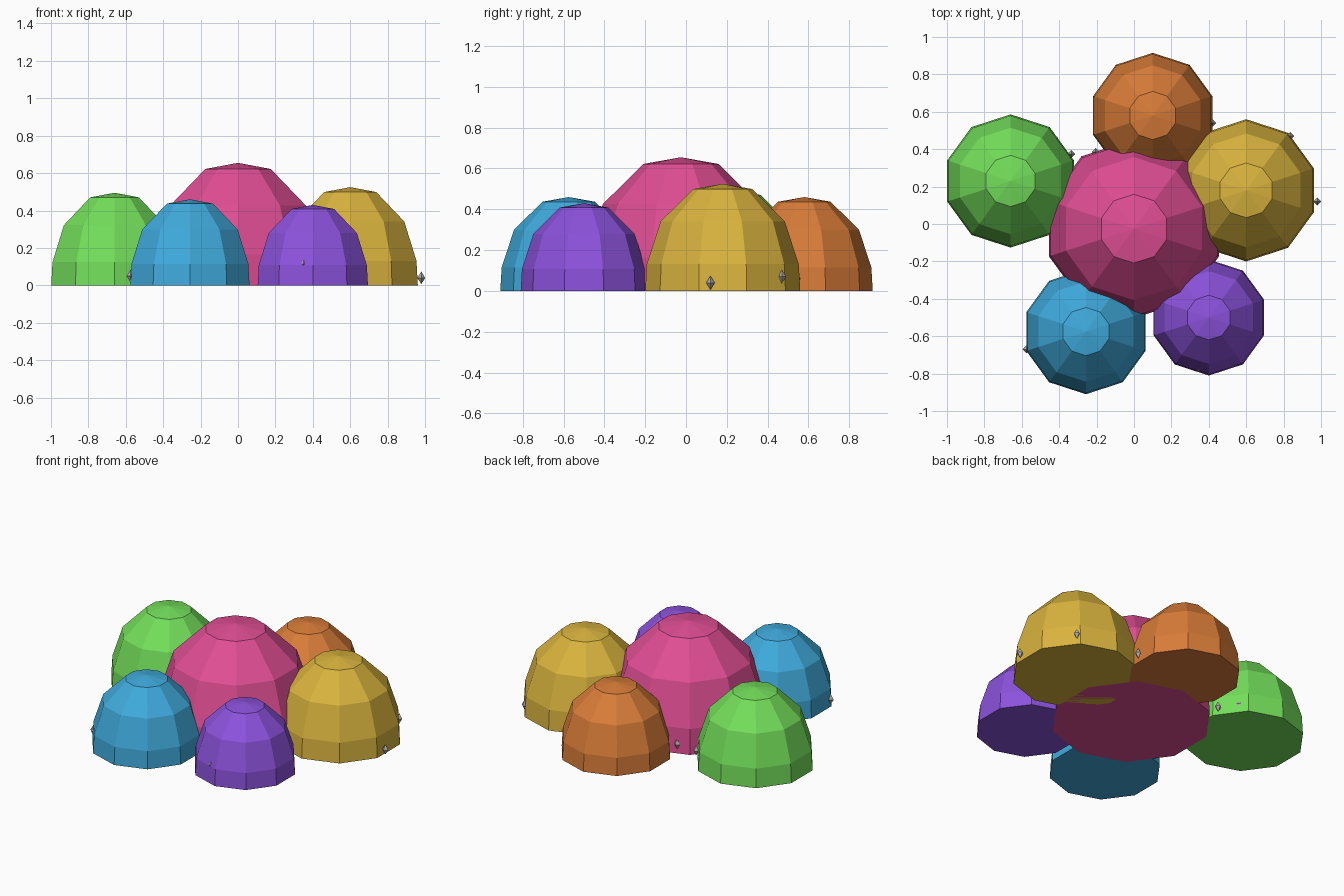
import bpy
import bmesh
import math
from mathutils import Matrix

cube = bpy.data.objects.get("Cube")
if cube:
    bpy.data.objects.remove(cube, do_unlink=True)


def linear(value):
    c = value / 255
    return c / 12.92 if c <= 0.04045 else ((c + 0.055) / 1.055) ** 2.4


def make_material(name, rgb):
    colour = [linear(v) for v in rgb] + [1.0]
    mat = bpy.data.materials.new(name)
    mat.use_nodes = True
    mat.diffuse_color = colour
    shader = mat.node_tree.nodes["Principled BSDF"]
    shader.inputs["Base Color"].default_value = colour
    shader.inputs["Roughness"].default_value = 0.8
    return mat


def add_object(name, bm, location, mat):
    bmesh.ops.recalc_face_normals(bm, faces=bm.faces)
    mesh = bpy.data.meshes.new(name)
    bm.to_mesh(mesh)
    bm.free()
    mesh.materials.append(mat)
    obj = bpy.data.objects.new(name, mesh)
    obj.location = location
    bpy.context.collection.objects.link(obj)
    return obj


# Dome cross-section: fraction of radius, fraction of height
PROFILE = [(1.0, 0.0), (0.98, 0.25), (0.80, 0.65), (0.385, 0.95)]
SIDES = 10


def make_dome(name, x, y, radius, height, mat):
    bm = bmesh.new()
    rings = []
    for r, h in PROFILE:
        ring = []
        for i in range(SIDES):
            a = math.pi / 2 + math.tau * i / SIDES
            ring.append(bm.verts.new((r * radius * math.cos(a),
                                      r * radius * math.sin(a), h * height)))
        rings.append(ring)
    apex = bm.verts.new((0, 0, height))
    bm.faces.new(rings[0])
    for i in range(SIDES):
        j = (i + 1) % SIDES
        for low, high in zip(rings, rings[1:]):
            bm.faces.new((low[i], low[j], high[j], high[i]))
        bm.faces.new((rings[-1][i], rings[-1][j], apex))
    add_object(name, bm, (x, y, 0), mat)


# Small eight-sided stud, pointed above and below
def make_stud(name, location, mat):
    bm = bmesh.new()
    for side in (1, -1):
        bmesh.ops.create_cone(bm, cap_ends=False, segments=4, radius1=0.021,
                              radius2=0, depth=0.034,
                              matrix=Matrix.Scale(side, 4, (0, 0, 1))
                              @ Matrix.Translation((0, 0, 0.017)))
    bmesh.ops.remove_doubles(bm, verts=bm.verts, dist=0.0005)
    add_object(name, bm, location, mat)


# Large centre dome and the five around it
domes = [
    ("pink", 0.0, -0.025, 0.478, 0.655, (224, 78, 148)),
    ("green", -0.66, 0.23, 0.356, 0.495, (115, 222, 90)),
    ("blue", -0.257, -0.575, 0.335, 0.46, (63, 170, 220)),
    ("purple", 0.40, -0.50, 0.31, 0.43, (140, 82, 220)),
    ("yellow", 0.60, 0.18, 0.38, 0.525, (218, 180, 62)),
    ("orange", 0.10, 0.58, 0.335, 0.46, (216, 124, 56)),
]
for name, x, y, radius, height, rgb in domes:
    make_dome(name + "_dome", x, y, radius, height, make_material(name, rgb))

# Studs set into the dome bases
grey = make_material("pale grey", (175, 172, 168))
studs = [(0.98, 0.12, 0.04), (0.835, 0.47, 0.07), (0.42, 0.54, 0.06),
         (-0.335, 0.375, 0.05), (-0.205, 0.385, 0.06), (-0.425, 0.46, 0.06),
         (-0.575, -0.67, 0.05), (0.35, -0.772, 0.115)]
for number, spot in enumerate(studs, 1):
    make_stud(f"stud_{number}", spot, grey)
